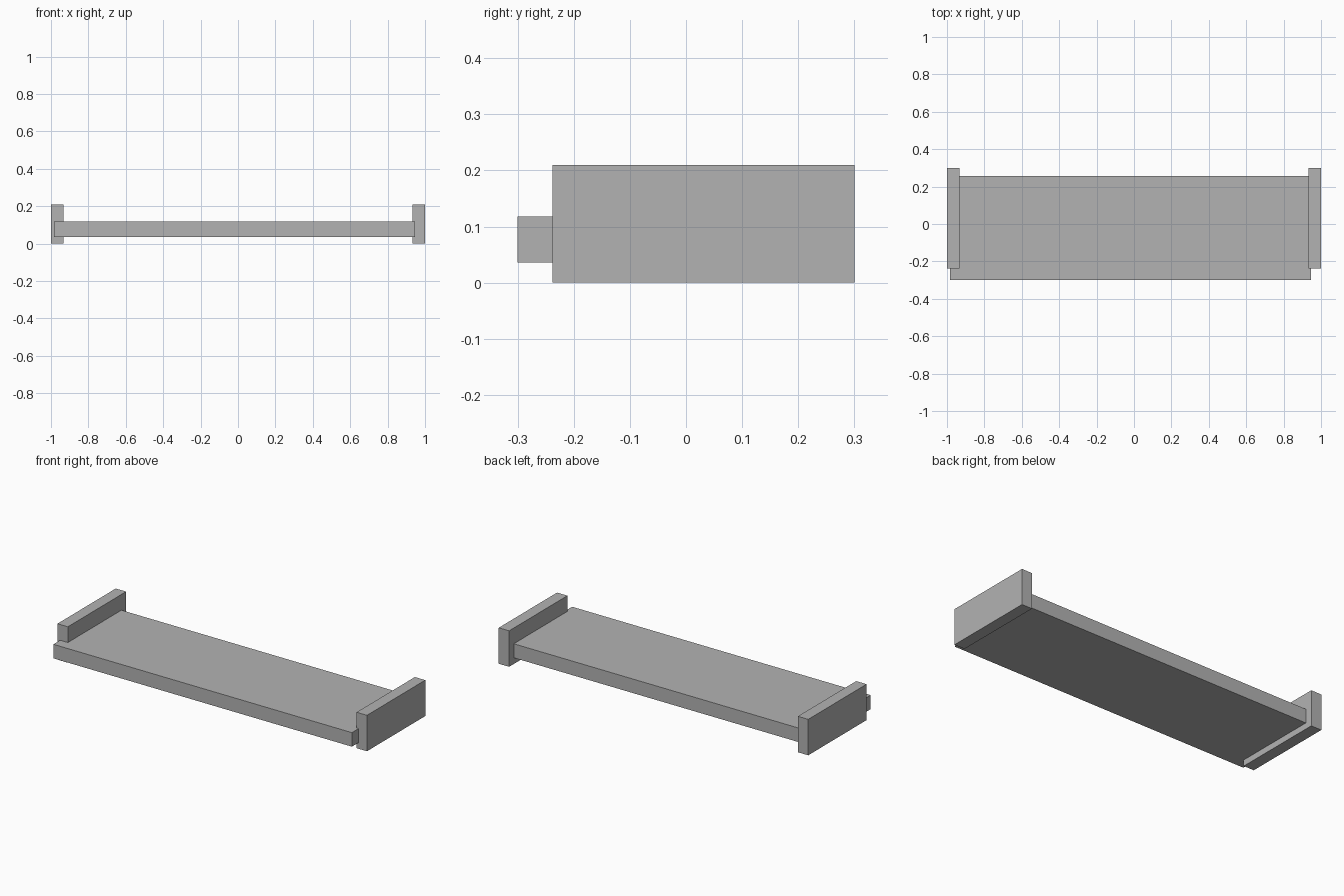
import bpy

# Remove the default cube
cube = bpy.data.objects.get("Cube")
if cube:
    bpy.data.objects.remove(cube, do_unlink=True)

# Single flat colour
grey = bpy.data.materials.new("plain_grey")
grey.use_nodes = True
colour = (0.45, 0.45, 0.45, 1.0)
grey.diffuse_color = colour
grey.node_tree.nodes["Principled BSDF"].inputs["Base Color"].default_value = colour


def add_box(name, low, high):
    """Box spanning two opposite corners."""
    centre = [(a + b) / 2 for a, b in zip(low, high)]
    bpy.ops.mesh.primitive_cube_add(size=1, location=centre)
    box = bpy.context.object
    box.name = name
    box.scale = [b - a for a, b in zip(low, high)]
    bpy.ops.object.transform_apply(location=False, rotation=False, scale=True)
    box.data.materials.append(grey)
    return box


# Flat board, slightly off centre between the end panels
add_box("board", (-0.983, -0.3, 0.036), (0.946, 0.257, 0.118))

# Upright end panels
add_box("left_end_panel", (0.933, -0.238, 0), (1, 0.3, 0.21))
add_box("right_end_panel", (-1, -0.238, 0), (-0.933, 0.3, 0.21))
